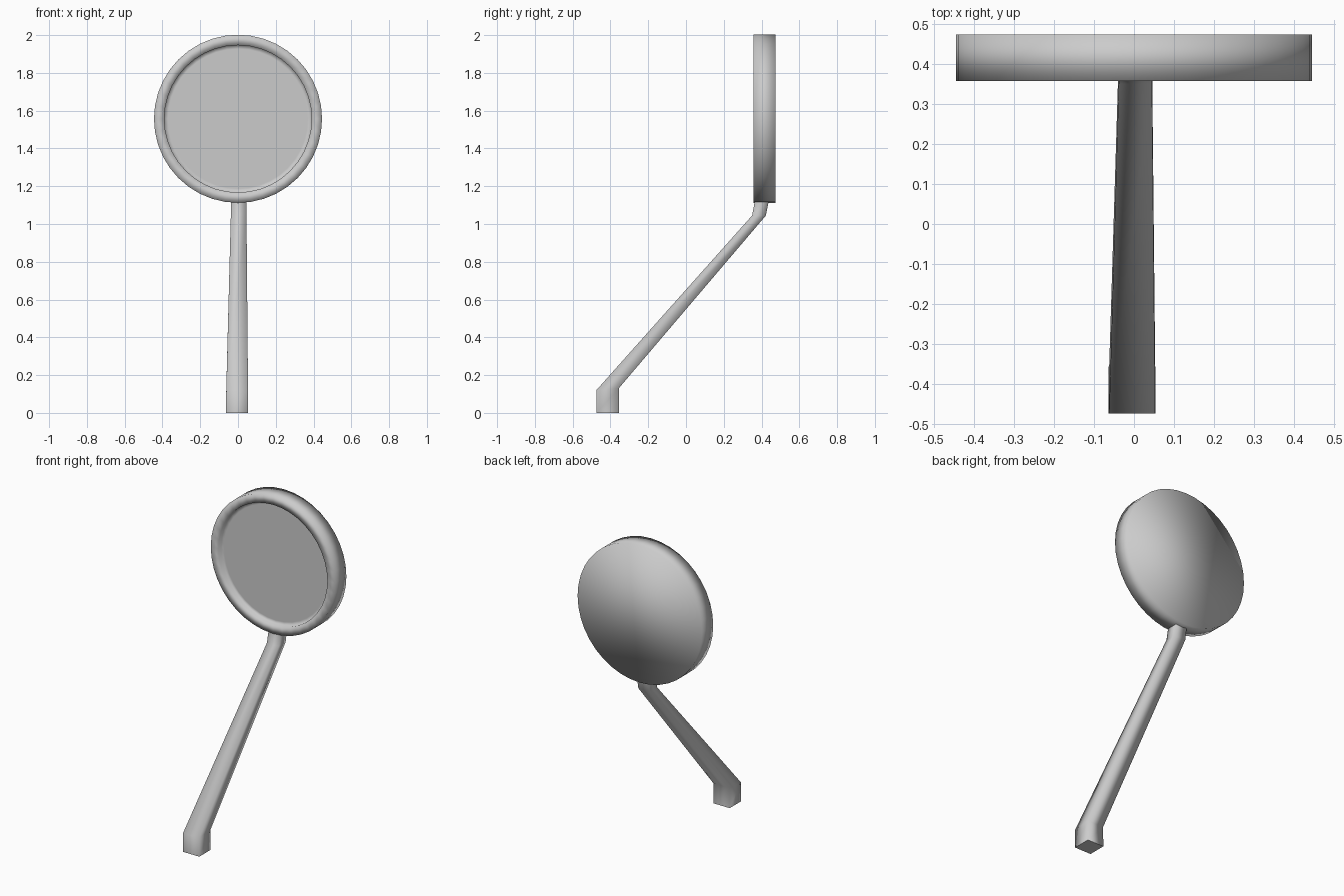
import bpy, bmesh, math
from mathutils import Matrix, Vector

if "Cube" in bpy.data.objects:
    bpy.data.objects.remove(bpy.data.objects["Cube"])


def make_object(name, bm):
    bmesh.ops.recalc_face_normals(bm, faces=bm.faces[:])
    mesh = bpy.data.meshes.new(name)
    bm.to_mesh(mesh)
    bm.free()
    obj = bpy.data.objects.new(name, mesh)
    bpy.context.collection.objects.link(obj)
    return obj


def smooth(obj, degrees):
    bpy.ops.object.select_all(action='DESELECT')
    obj.select_set(True)
    bpy.context.view_layer.objects.active = obj
    bpy.ops.object.shade_smooth_by_angle(angle=math.radians(degrees))


# Round mirror head: a short drum facing -y, with a flat rim and a recessed glass
bm = bmesh.new()
bmesh.ops.create_cone(bm, cap_ends=True, segments=40, radius1=0.445,
                      radius2=0.445, depth=0.116)
bm.transform(Matrix.Translation((0, 0.415, 1.557)) @ Matrix.Rotation(math.radians(90), 4, 'X'))
bm.normal_update()
front = [f for f in bm.faces if f.normal.y < -0.9]
bmesh.ops.inset_region(bm, faces=front, thickness=0.055, use_even_offset=True)
glass = bmesh.ops.extrude_discrete_faces(bm, faces=front)["faces"]
bmesh.ops.translate(bm, verts=glass[0].verts[:], vec=Vector((0, 0.03, 0)))
bmesh.ops.inset_region(bm, faces=glass, thickness=0.02, use_even_offset=True)
smooth(make_object("mirror_head", bm), 100)

# Tapered arm: four-sided sections as (left x, right x, front y, front z, back y, back z)
sections = [
    (-0.064, 0.054, -0.473, 0.0, -0.356, 0.0),
    (-0.062, 0.053, -0.473, 0.122, -0.356, 0.130),
    (-0.038, 0.045, 0.350, 1.045, 0.423, 1.045),
    (-0.036, 0.044, 0.365, 1.125, 0.439, 1.125),
]
bm = bmesh.new()
rings = []
for x0, x1, yf, zf, yb, zb in sections:
    corners = [(x0, yf, zf), (x1, yf, zf), (x1, yb, zb), (x0, yb, zb)]
    rings.append([bm.verts.new(c) for c in corners])
for a, b in zip(rings, rings[1:]):
    for i in range(4):
        j = (i + 1) % 4
        bm.faces.new((a[i], a[j], b[j], b[i]))
# End caps keep their own corners so they stay crisp
for ring in (rings[0][::-1], rings[-1]):
    bm.faces.new([bm.verts.new(v.co) for v in ring])
smooth(make_object("arm", bm), 100)
